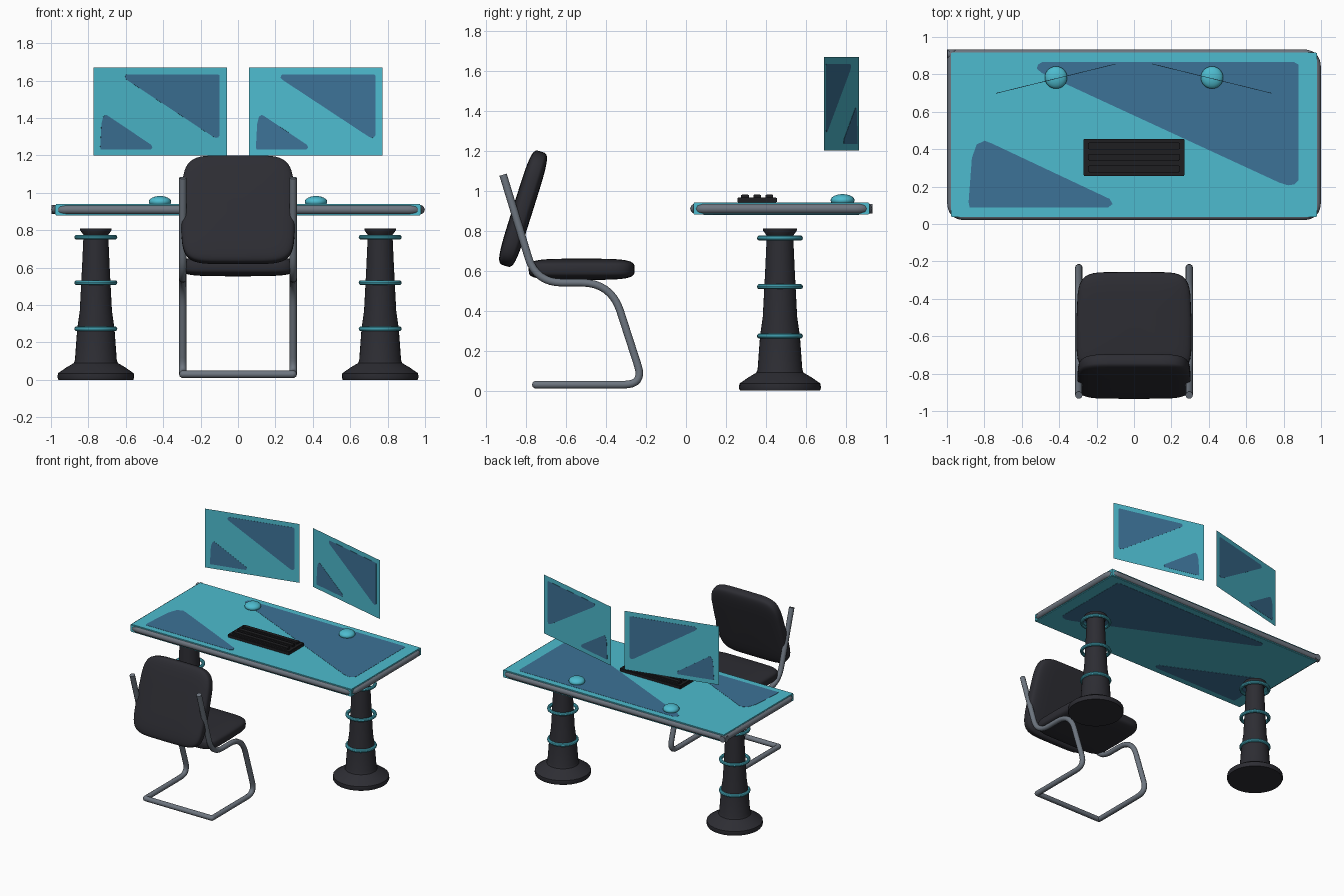
import bpy, bmesh, math
from mathutils import Vector, Matrix

if "Cube" in bpy.data.objects:
    bpy.data.objects.remove(bpy.data.objects["Cube"])


def mat(name, rgb):
    m = bpy.data.materials.new(name)
    m.diffuse_color = (*rgb, 1)
    m.use_nodes = True
    m.node_tree.nodes["Principled BSDF"].inputs["Base Color"].default_value = m.diffuse_color
    return m


TEAL = mat("teal glass", (0.075, 0.50, 0.62))
BLUE = mat("reflection blue", (0.046, 0.17, 0.31))
DARK = mat("charcoal", (0.026, 0.026, 0.033))
BLACK = mat("keyboard black", (0.013, 0.013, 0.015))
GREY = mat("steel grey", (0.155, 0.18, 0.215))


def finish(name, bm, material, smooth=None):
    me = bpy.data.meshes.new(name)
    bmesh.ops.recalc_face_normals(bm, faces=bm.faces)
    bm.to_mesh(me)
    bm.free()
    ob = bpy.data.objects.new(name, me)
    bpy.context.collection.objects.link(ob)
    me.materials.append(material)
    if smooth:
        bpy.ops.object.select_all(action='DESELECT')
        ob.select_set(True)
        bpy.context.view_layer.objects.active = ob
        bpy.ops.object.shade_smooth_by_angle(angle=math.radians(smooth))
    return ob


def box(name, lo, hi, material, bevel=0.0):
    bm = bmesh.new()
    bmesh.ops.create_cube(bm, size=1)
    lo, hi = Vector(lo), Vector(hi)
    for v in bm.verts:
        v.co = Vector([(lo[i] + hi[i]) / 2 + v.co[i] * (hi[i] - lo[i]) for i in range(3)])
    if bevel:
        bmesh.ops.bevel(bm, geom=bm.edges[:], offset=bevel, segments=2, affect='EDGES')
    return finish(name, bm, material)


def fillet(points, radii, n=8):
    """Polyline with rounded inner corners."""
    pts = [Vector(p) for p in points]
    out = [pts[0]]
    for a, b, c, r in zip(pts, pts[1:], pts[2:], radii):
        p, q = b + (a - b).normalized() * r, b + (c - b).normalized() * r
        out += [p.lerp(b, t / n).lerp(b.lerp(q, t / n), t / n) for t in range(n + 1)]
    return out + [pts[-1]]


def tube(name, pts, radius, material):
    cu = bpy.data.curves.new(name, 'CURVE')
    cu.dimensions = '3D'
    cu.bevel_depth, cu.bevel_resolution, cu.use_fill_caps = radius, 3, True
    sp = cu.splines.new('POLY')
    sp.points.add(len(pts) - 1)
    for sp_pt, p in zip(sp.points, pts):
        sp_pt.co = (*p, 1)
    ob = bpy.data.objects.new(name, cu)
    bpy.context.collection.objects.link(ob)
    cu.materials.append(material)
    bpy.ops.object.select_all(action='DESELECT')
    ob.select_set(True)
    bpy.context.view_layer.objects.active = ob
    bpy.ops.object.convert(target='MESH')
    bpy.ops.object.shade_smooth_by_angle(angle=math.radians(45))


def lathe(name, profile, loc, material, closed=False, n=32):
    bm = bmesh.new()
    vs = [bm.verts.new((r, 0, z)) for r, z in profile]
    es = [bm.edges.new(p) for p in zip(vs, vs[1:])]
    if closed:
        es.append(bm.edges.new((vs[-1], vs[0])))
    bmesh.ops.spin(bm, geom=vs + es, cent=(0, 0, 0), axis=(0, 0, 1),
                   angle=math.tau, steps=n)
    bmesh.ops.remove_doubles(bm, verts=bm.verts, dist=1e-5)
    bmesh.ops.translate(bm, verts=bm.verts, vec=loc)
    return finish(name, bm, material, 35)


def cushion(name, half, squareness, loc, tilt, taper):
    """Superquadric pad: outline in local xy, thickness along local z."""
    bm = bmesh.new()
    bmesh.ops.create_uvsphere(bm, u_segments=48, v_segments=24, radius=1)
    pw = lambda c, e: math.copysign(abs(c) ** e, c)
    e1, e2 = squareness
    for v in bm.verts:
        x, y, z = v.co
        h = math.hypot(x, y)
        if h > 1e-6:
            x, y = pw(x / h, e2) * h ** e1, pw(y / h, e2) * h ** e1
        x *= 1 - taper * max(0, y) ** 2
        v.co = (x * half[0], y * half[1], pw(z, e1) * half[2])
    bmesh.ops.transform(bm, verts=bm.verts,
                        matrix=Matrix.Translation(loc) @ Matrix.Rotation(tilt, 4, 'X'))
    return finish(name, bm, DARK, 60)


# Reflection shapes in panel units, shared by the desk top and the screens
BIG = [(.25, .923), (.935, .923), (.946, .91), (.946, .23), (.935, .205), (.918, .2),
       (.895, .215), (.25, .86), (.236, .885), (.24, .91)]
SMALL = [(.054, .07), (.43, .07), (.442, .09), (.434, .12), (.115, .445), (.095, .462),
         (.073, .44), (.06, .36), (.051, .1)]


def reflections(name, origin, u, v, offset):
    bm = bmesh.new()
    o, u, v, w = Vector(origin), Vector(u), Vector(v), Vector(offset)
    for shape in (BIG, SMALL):
        lo = [bm.verts.new(o + u * a + v * b - w) for a, b in shape]
        hi = [bm.verts.new(o + u * a + v * b + w) for a, b in shape]
        bm.faces.new(lo)
        bm.faces.new(hi)
        for i in range(len(lo)):
            j = (i + 1) % len(lo)
            bm.faces.new((lo[i], lo[j], hi[j], hi[i]))
    finish(name, bm, BLUE)


# Desk top with reflections on both sides
box("desk_top", (-.978, .037, .88), (.978, .918, .94), TEAL, .004)
for side, z in (("upper", .94), ("lower", .88)):
    reflections("desk_reflection_" + side, (-.985, .025, z), (1.97, 0, 0), (0, .91, 0), (0, 0, .0015))

# Steel rim, three rounded corners and one open square corner
rim = [(-.998, .908, .91), (.974, .908, .91), (.974, .046, .91), (-.974, .046, .91), (-.974, .932, .91)]
tube("desk_rim", fillet(rim, (.07, .07, .07)), .025, GREY)

# Pedestal legs with floating rings
LEG = [(0, 0), (.2, 0), (.205, .012), (.203, .035), (.16, .065), (.118, .09), (.112, .105),
       (.1, .27), (.086, .37), (.074, .6), (.066, .775), (.084, .8), (.085, .81), (0, .81)]
RING = [(.102 + .013 * math.cos(a * math.tau / 10), .013 * math.sin(a * math.tau / 10)) for a in range(10)]
for label, sx in (("left", -1), ("right", 1)):
    lathe(label + "_pedestal", LEG, (sx * .76, .47, 0), DARK)
    for i, z in enumerate((.273, .52, .763)):
        lathe(f"{label}_ring_{i}", RING, (sx * .76, .47, z), TEAL, closed=True)

    # Projector dome under each screen
    bm = bmesh.new()
    bmesh.ops.create_uvsphere(bm, u_segments=24, v_segments=12, radius=1)
    bmesh.ops.transform(bm, verts=bm.verts, matrix=Matrix.Translation((sx * .417, .783, .952))
                        @ Matrix.Diagonal((.06, .06, .031, 1)))
    finish(label + "_projector", bm, TEAL, 60)

    # Paper-thin floating screen, outer end turned toward the user
    a, b = Vector((.06, .865, 1.2)), Vector((.773, .69, 1.2))
    if sx < 0:
        a, b = Vector((-b.x, b.y, b.z)), Vector((-a.x, a.y, a.z))
    u, v = b - a, Vector((0, 0, .47))
    bm = bmesh.new()
    bm.faces.new([bm.verts.new(p) for p in (a, b, b + v, a + v)])
    finish(label + "_screen", bm, TEAL)
    reflections(label + "_screen_reflection", a, u, v, u.cross(v).normalized() * .0015)

# Keyboard with three key rows
box("keyboard", (-.27, .257, .94), (.27, .455, .967), BLACK, .004)
for i, y in enumerate((.295, .356, .417)):
    box(f"key_row_{i}", (-.245, y - .019, .96), (.245, y + .019, .982), BLACK, .004)

# Cantilever chair frame, one continuous tube
side = [(-.75, .03), (-.21, .03), (-.375, .54), (-.75, .54), (-.915, 1.08)]
half = [(-.295, y, z) for y, z in reversed(side)]
path = half + [(.295, y, z) for y, z in side]
tube("chair_frame", fillet(path, (.13, .15, .1, .005, .005, .1, .15, .13)), .02, GREY)

# Seat and backrest
cushion("seat", (.308, .265, .053), (.5, .3), (0, -.522, .607), 0, .06)
cushion("backrest", (.303, .3, .05), (.45, .36), (0, -.815, .91), math.radians(72.5), .05)
